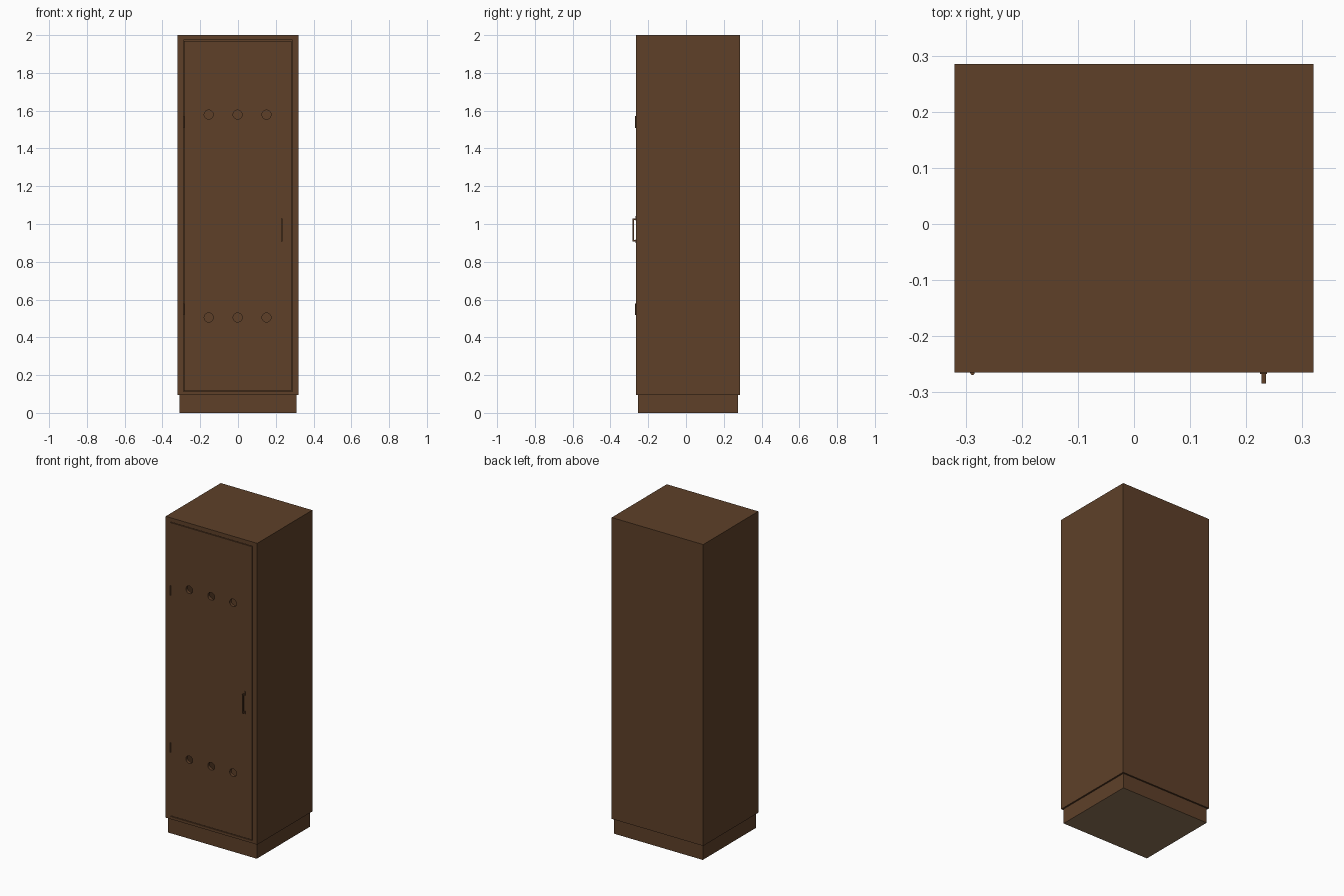
import bpy, bmesh, math
from mathutils import Matrix

if "Cube" in bpy.data.objects:
    bpy.data.objects.remove(bpy.data.objects["Cube"])


def material(name, rgb):
    m = bpy.data.materials.new(name)
    m.diffuse_color = (*rgb, 1)
    m.use_nodes = True
    m.node_tree.nodes["Principled BSDF"].inputs["Base Color"].default_value = m.diffuse_color
    return m


brown = material("dark brown paint", (0.112, 0.051, 0.022))
tan = material("bare tan board", (0.28, 0.18, 0.10))


def finish(name, bm):
    me = bpy.data.meshes.new(name)
    bmesh.ops.recalc_face_normals(bm, faces=bm.faces)
    bm.to_mesh(me)
    bm.free()
    me.materials.append(brown)
    ob = bpy.data.objects.new(name, me)
    bpy.context.collection.objects.link(ob)
    return ob


def add_box(bm, x0, x1, y0, y1, z0, z1):
    m = Matrix.Translation(((x0 + x1) / 2, (y0 + y1) / 2, (z0 + z1) / 2)) \
        @ Matrix.Diagonal((x1 - x0, y1 - y0, z1 - z0, 1))
    bmesh.ops.create_cube(bm, size=1, matrix=m)


def add_cyl(bm, r, depth, loc, rot=None, seg=24):
    m = Matrix.Translation(loc) @ (rot or Matrix())
    bmesh.ops.create_cone(bm, cap_ends=True, segments=seg, radius1=r, radius2=r,
                          depth=depth, matrix=m)


def cut(ob, cutter):
    mod = ob.modifiers.new("cut", 'BOOLEAN')
    mod.operation, mod.solver, mod.object = 'DIFFERENCE', 'EXACT', cutter
    dg = bpy.context.evaluated_depsgraph_get()
    me = bpy.data.meshes.new_from_object(ob.evaluated_get(dg))
    ob.modifiers.clear()
    ob.data = me
    bpy.data.objects.remove(cutter)


FRONT, BACK = -0.265, 0.285
TURN = Matrix.Rotation(math.pi / 2, 4, 'X')

# recessed plinth with a bare underside
bm = bmesh.new()
add_box(bm, -0.31, 0.31, -0.255, 0.275, 0, 0.095)
plinth = finish("plinth", bm)
plinth.data.materials.append(tan)
for p in plinth.data.polygons:
    p.material_index = 1 if p.normal.z < -0.5 else 0

# hollow cabinet body, open at the front
bm = bmesh.new()
add_box(bm, -0.32, 0.32, FRONT, BACK, 0.095, 2.0)
body = finish("cabinet_body", bm)
bm = bmesh.new()
add_box(bm, -0.288, 0.288, FRONT - 0.1, BACK - 0.02, 0.112, 1.973)
cut(body, finish("cavity_cutter", bm))

# flush door with two rows of vent holes
bm = bmesh.new()
add_box(bm, -0.286, 0.284, FRONT, FRONT + 0.02, 0.116, 1.969)
door = finish("door", bm)
bm = bmesh.new()
for z in (0.505, 1.579):
    for x in (-0.155, -0.002, 0.151):
        add_cyl(bm, 0.024, 0.2, (x, FRONT, z), TURN, 32)
cut(door, finish("vent_cutter", bm))

# hinge barrels over the left gap
for name, z in (("lower_hinge", 0.548), ("upper_hinge", 1.54)):
    bm = bmesh.new()
    add_cyl(bm, 0.004, 0.062, (-0.288, FRONT, z), seg=16)
    finish(name, bm)

# pull handle: upright bar, two posts and thin feet
bm = bmesh.new()
add_box(bm, 0.227, 0.235, -0.284, -0.276, 0.908, 1.028)
for z, z0, z1 in ((0.912, 0.900, 0.918), (1.024, 1.018, 1.042)):
    add_box(bm, 0.227, 0.235, -0.276, FRONT, z - 0.004, z + 0.004)
    add_box(bm, 0.225, 0.237, FRONT - 0.002, FRONT, z0, z1)
finish("door_handle", bm)
